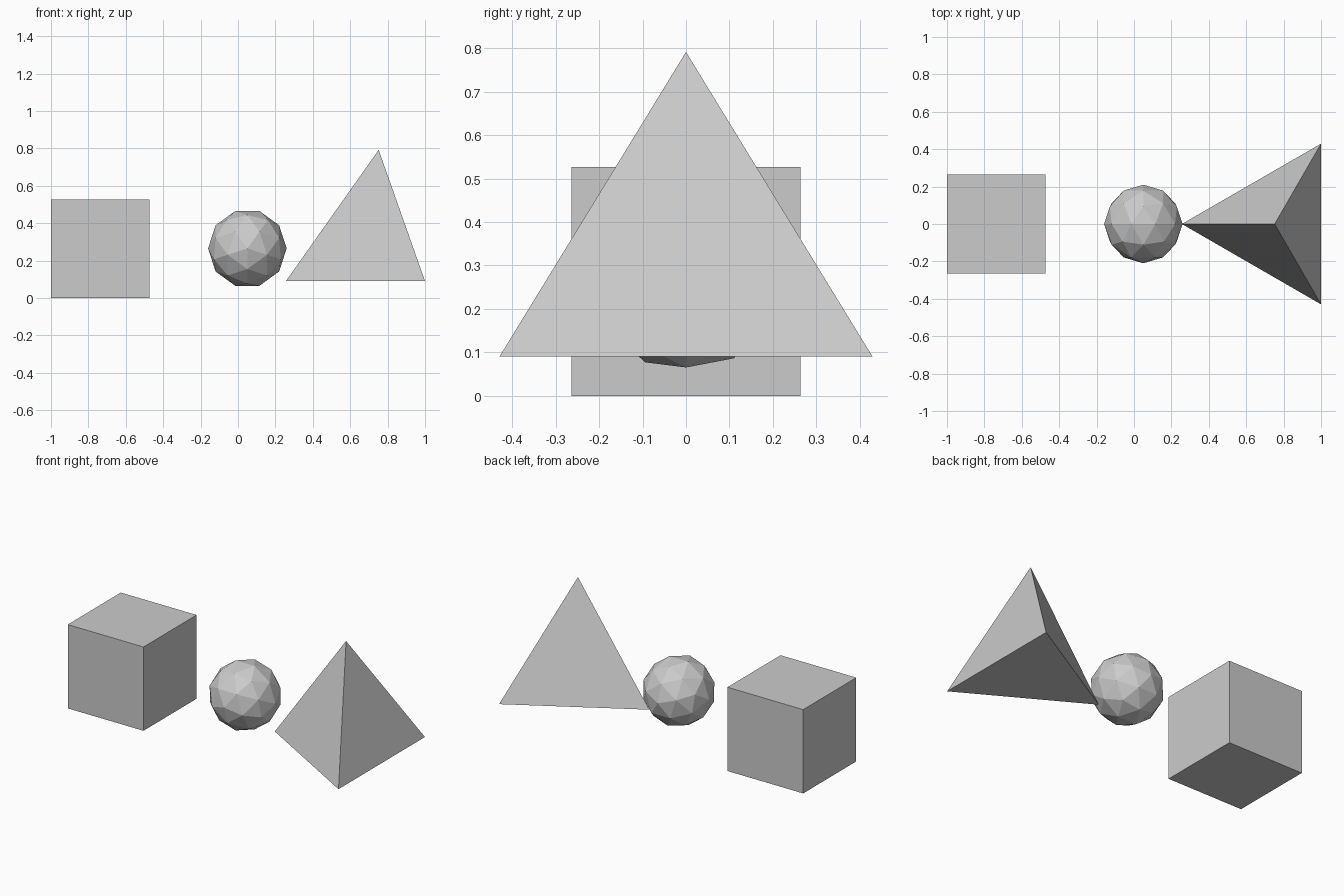
import bpy, bmesh, math
from mathutils import Matrix

# Remove the default cube
old = bpy.data.objects.get("Cube")
if old:
    bpy.data.objects.remove(old, do_unlink=True)

# One plain grey for every solid
grey = bpy.data.materials.new("light_grey")
grey.use_nodes = True
colour = (0.6, 0.6, 0.6, 1)
grey.diffuse_color = colour
grey.node_tree.nodes["Principled BSDF"].inputs["Base Color"].default_value = colour


def solid(name, build, location):
    """Make a flat-shaded object from a bmesh primitive."""
    bm = bmesh.new()
    build(bm)
    bmesh.ops.recalc_face_normals(bm, faces=bm.faces)
    mesh = bpy.data.meshes.new(name)
    bm.to_mesh(mesh)
    bm.free()
    mesh.materials.append(grey)
    obj = bpy.data.objects.new(name, mesh)
    obj.location = location
    bpy.context.collection.objects.link(obj)
    return obj


# Cube block resting on the ground
SIDE = 0.527
solid("cube_block", lambda bm: bmesh.ops.create_cube(bm, size=SIDE),
      (-1 + SIDE / 2, 0, SIDE / 2))

# Faceted ball, its poles turned to front and back
turn = Matrix(((0, 1, 0), (0, 0, 1), (1, 0, 0))).to_4x4()
solid("faceted_ball",
      lambda bm: bmesh.ops.create_icosphere(bm, subdivisions=2, radius=0.21, matrix=turn),
      (0.05, 0, 0.265))

# Regular tetrahedron, one base corner pointing at the ball
RADIUS = 0.496
HEIGHT = RADIUS * math.sqrt(2)
solid("tetrahedron",
      lambda bm: bmesh.ops.create_cone(bm, cap_ends=True, segments=3, radius1=RADIUS,
                                       radius2=0, depth=HEIGHT,
                                       matrix=Matrix.Rotation(math.pi / 2, 4, "Z")),
      (1 - RADIUS / 2, 0, 0.09 + HEIGHT / 2))

# Merge the cone's coincident tip corners into one apex
bm = bmesh.new()
mesh = bpy.data.objects["tetrahedron"].data
bm.from_mesh(mesh)
bmesh.ops.remove_doubles(bm, verts=bm.verts, dist=0.0001)
bmesh.ops.recalc_face_normals(bm, faces=bm.faces)
bm.to_mesh(mesh)
bm.free()
